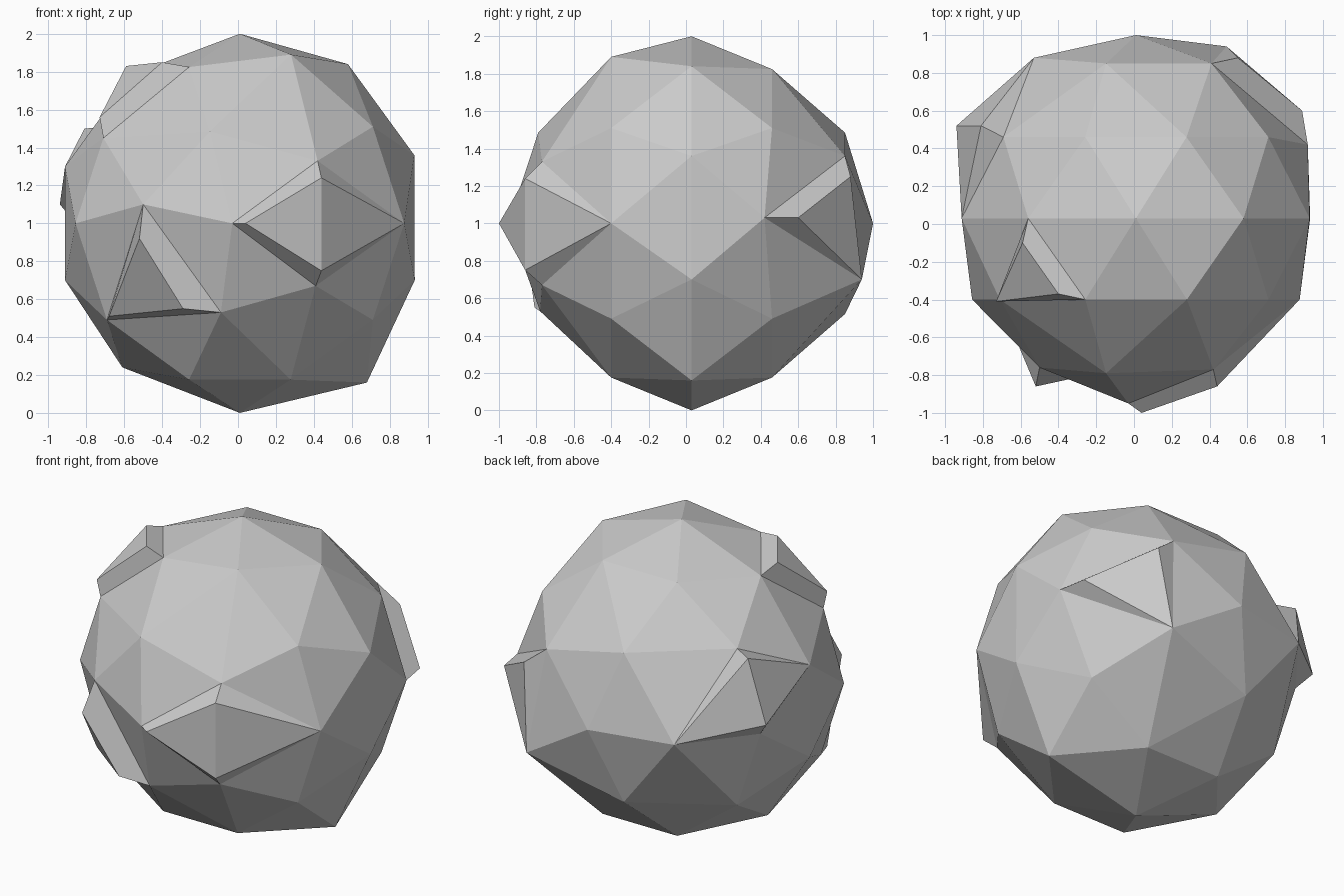
import bpy, bmesh
from math import cos, sin, radians

if "Cube" in bpy.data.objects:
    bpy.data.objects.remove(bpy.data.objects["Cube"])

CX, CY, CZ = 0.01, 0.03, 1.0
bm = bmesh.new()
v = {}

# Rings stacked along y: name -> (y offset, radius, first angle, step)
rings = {
    "f1": (-0.82, 0.51, 36, 72), "f2": (-0.43, 0.867, 0, 36),
    "e": (0.0, 0.97, 18, 36),
    "b2": (0.43, 0.867, 0, 36), "b1": (0.82, 0.51, 36, 72),
}
pos = {("f0", 0): (-0.03, -0.95, 1.0), ("b0", 0): (CX, 1.0, 1.0)}
for name, (dy, r, start, step) in rings.items():
    for a in range(start, 360, step):
        t = radians(a)
        pos[name, a] = (CX + r * cos(t), CY + dy, CZ + r * sin(t))

# Irregular corners of the rock
pos.update({
    ("f1", 36): (0.42, -0.77, 1.33), ("f1", 324): (0.41, -0.77, 0.67),
    ("f1", 180): (-0.50, -0.76, 1.10), ("f1", 252): (-0.09, -0.78, 0.53),
    ("f2", 72): (0.28, -0.40, 1.89), ("f2", 144): (-0.71, -0.40, 1.45),
    ("e", 18): (0.93, 0.03, 1.36), ("e", 54): (0.58, 0.03, 1.84),
    ("e", 90): (0.01, 0.03, 2.0), ("e", 270): (0.01, 0.03, 0.0),
    ("e", 306): (0.68, 0.03, 0.16), ("e", 234): (-0.61, 0.03, 0.24),
    ("b2", 0): (0.92, 0.42, 1.03), ("b1", 36): (0.41, 0.85, 1.36),
    ("b1", 324): (0.49, 0.94, 0.70), ("b1", 180): (-0.53, 0.88, 1.0),
})
for key, co in pos.items():
    v[key] = bm.verts.new(co)


def tri(*keys):
    bm.faces.new([v[n, a % 360] for n, a in keys])


# Triangulated shell, the same on the front and back halves
for s in "fb":
    p, r1, r2 = s + "0", s + "1", s + "2"
    for a in range(36, 360, 72):
        tri((p, 0), (r1, a), (r1, a + 72))
        tri((r1, a), (r1, a + 72), (r2, a + 36))
        tri((r1, a), (r2, a), (r2, a + 36))
        tri((r1, a), (r2, a), (r2, a - 36))
    for a in range(0, 360, 36):
        tri((r2, a), (r2, a + 36), ("e", a + 18))
        tri((r2, a), ("e", a - 18), ("e", a + 18))


def raise_patch(faces, moved):
    """Lift a group of facets; corners absent from moved stay in place."""
    top = {k: bm.verts.new(c) for k, c in moved.items()}
    edges = [frozenset((f[i], f[i - 1])) for f in faces for i in range(3)]
    for f in faces:
        bm.faces.remove(bm.faces.get([v[k] for k in f]))
        bm.faces.new([top.get(k, v[k]) for k in f])
    for e in set(edges):
        if edges.count(e) == 1:
            a, b = e
            loop = [v[a], v[b], top.get(b, v[b]), top.get(a, v[a])]
            loop = list(dict.fromkeys(loop))
            if len(loop) > 2:
                bm.faces.new(loop)


# Front bump
P, A, B, M = ("f0", 0), ("f1", 36), ("f1", 324), ("f2", 0)
raise_patch([(P, A, B), (A, B, M)],
            {P: (0.04, -1.0, 1.0), A: (0.44, -0.86, 1.24), B: (0.44, -0.86, 0.75)})
# Lower left front bump
A, B, C = ("f1", 180), ("f1", 252), ("f2", 216)
raise_patch([(A, B, C)],
            {A: (-0.52, -0.86, 0.92), B: (-0.29, -0.81, 0.55), C: (-0.68, -0.48, 0.51)})
# Upper left bump
A, B, C = ("f2", 108), ("f2", 144), ("e", 126)
raise_patch([(A, B, C)],
            {A: (-0.40, -0.37, 1.85), B: (-0.73, -0.41, 1.56), C: (-0.59, -0.10, 1.83)})
# Left back bump
A, B, C, D = ("b1", 180), ("b2", 144), ("b2", 180), ("e", 162)
raise_patch([(A, B, C), (B, C, D)],
            {B: (-0.81, 0.52, 1.50), C: (-0.94, 0.52, 1.10)})
# Right back bump
A, B, C = ("b1", 36), ("b1", 324), ("b2", 0)
raise_patch([(A, B, C)], {A: (0.55, 0.88, 1.25), C: (0.89, 0.60, 1.03)})

bmesh.ops.recalc_face_normals(bm, faces=bm.faces)
mesh = bpy.data.meshes.new("faceted_rock")
bm.to_mesh(mesh)
bm.free()
bpy.context.collection.objects.link(bpy.data.objects.new("faceted_rock", mesh))
